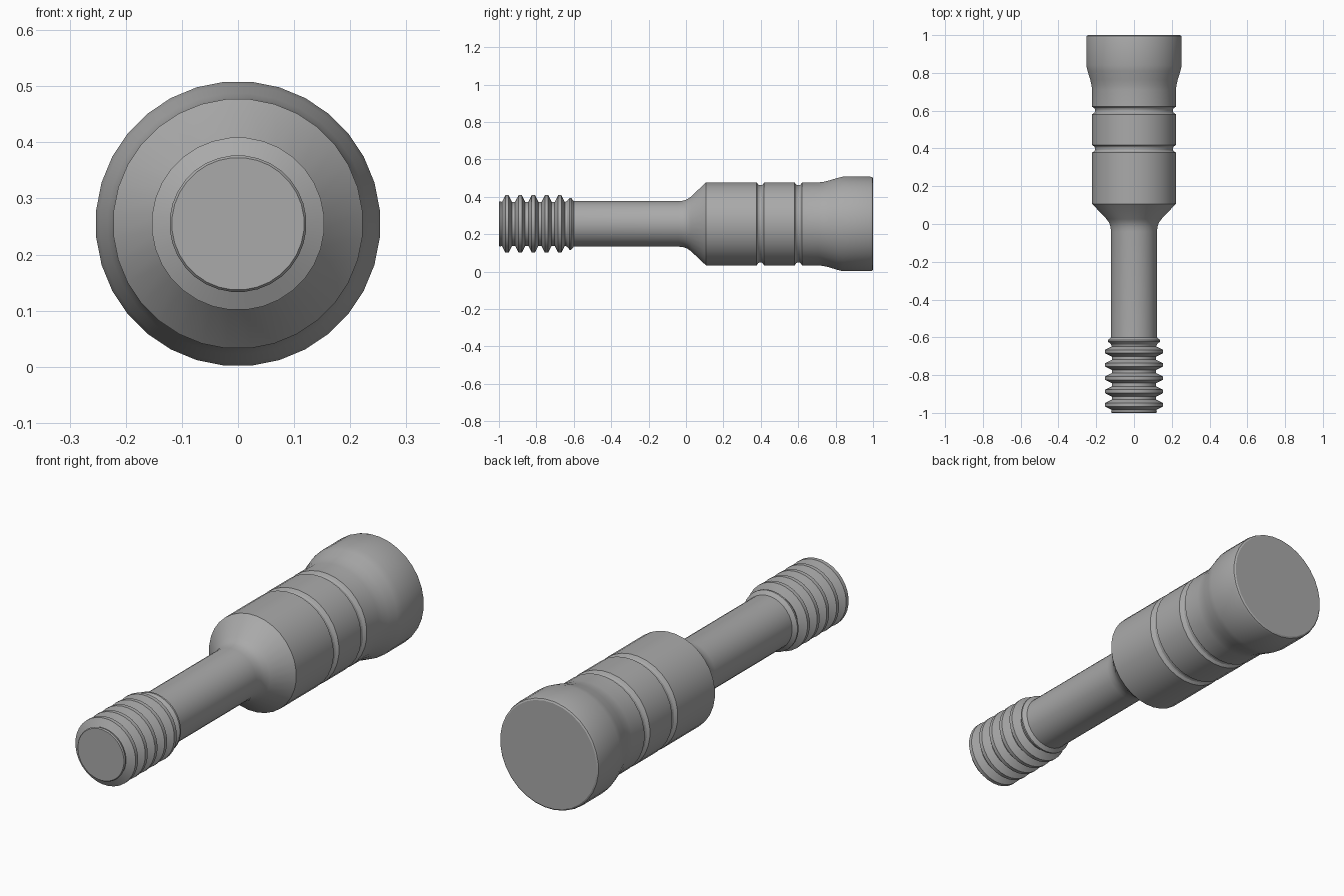
import bpy, bmesh, math

cube = bpy.data.objects.get("Cube")
if cube:
    bpy.data.objects.remove(cube, do_unlink=True)

SIDES = 32
AXIS_Z = 0.255

grey = bpy.data.materials.new("steel grey")
grey.use_nodes = True
colour = (0.4, 0.4, 0.4, 1)
grey.diffuse_color = colour
grey.node_tree.nodes["Principled BSDF"].inputs["Base Color"].default_value = colour


def lathe(name, profile):
    """Revolve (y, radius) points about the long axis and cap both ends."""
    bm = bmesh.new()
    rings = []
    for y, r in profile:
        angles = [2 * math.pi * (i + 0.5) / SIDES for i in range(SIDES)]
        rings.append([bm.verts.new((r * math.cos(a), y, AXIS_Z + r * math.sin(a)))
                      for a in angles])
    for a, b in zip(rings, rings[1:]):
        for i in range(SIDES):
            j = (i + 1) % SIDES
            bm.faces.new((a[i], a[j], b[j], b[i]))
    bm.faces.new(rings[0])
    bm.faces.new(rings[-1])
    bmesh.ops.recalc_face_normals(bm, faces=bm.faces)
    mesh = bpy.data.meshes.new(name)
    bm.to_mesh(mesh)
    bm.free()
    mesh.materials.append(grey)
    obj = bpy.data.objects.new(name, mesh)
    bpy.context.collection.objects.link(obj)
    bpy.ops.object.select_all(action='DESELECT')
    obj.select_set(True)
    bpy.context.view_layer.objects.active = obj
    bpy.ops.object.shade_smooth_by_angle(angle=math.radians(25))
    return obj


def ridge(y, crest, root, half):
    """A thread ridge with a narrow flat crest."""
    return [(y - half, root), (y - 0.009, crest), (y + 0.009, crest), (y + half, root)]


def groove(y, outer, inner):
    """A shallow round-bottomed groove."""
    return [(y - 0.02, outer), (y - 0.012, inner + 0.003), (y - 0.006, inner),
            (y + 0.006, inner), (y + 0.012, inner + 0.003), (y + 0.02, outer)]


# Threaded tip with five full ridges and a smaller run-out ridge
thread = [(-1, 0.118), (-0.995, 0.122)]
for n in range(5):
    thread += ridge(-0.957 + 0.0705 * n, 0.154, 0.118, 0.027)
thread += [(-0.637, 0.122), (-0.622, 0.139), (-0.614, 0.139), (-0.6, 0.122)]

# Smooth neck, flowing into the conical shoulder
neck = [(-0.04, 0.122), (-0.015, 0.125), (0.006, 0.132), (0.026, 0.146)]

# Grooved body and flared head with a rounded rim
body = [(0.107, 0.223)] + groove(0.398, 0.223, 0.208) + groove(0.601, 0.223, 0.208)
head = [(0.71, 0.223), (0.735, 0.226), (0.765, 0.233), (0.81, 0.247), (0.84, 0.254),
        (0.985, 0.254), (0.996, 0.251), (1, 0.244)]

lathe("threaded_bolt", thread + neck + body + head)
